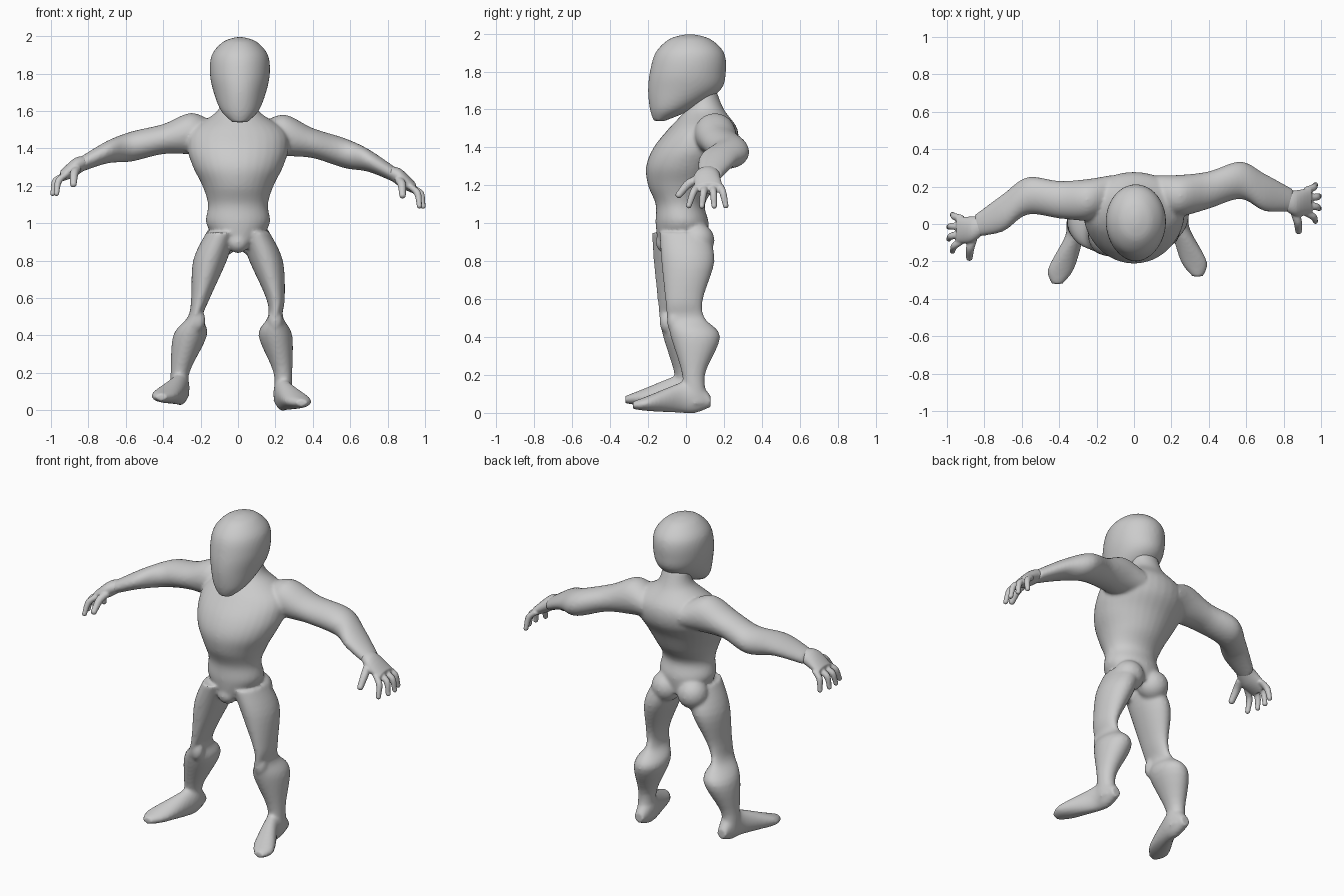
import bpy, bmesh
from math import cos, sin, tau
from mathutils import Vector

default_cube = bpy.data.objects.get("Cube")
if default_cube:
    bpy.data.objects.remove(default_cube)

tone = (.6, .6, .6, 1)
grey = bpy.data.materials.new("plain_grey")
grey.use_nodes = True
grey.diffuse_color = tone
grey.node_tree.nodes["Principled BSDF"].inputs["Base Color"].default_value = tone


def smooth_path(rows, steps=5):
    """Catmull-Rom interpolation between rows of numbers."""
    last = len(rows) - 1
    path = []
    for i in range(last):
        before, start, end, after = (Vector(rows[max(0, min(last, k))]) for k in range(i - 1, i + 3))
        for s in range(steps):
            t = s / steps
            bend = 2 * before - 5 * start + 4 * end - after
            twist = 3 * (start - end) + after - before
            path.append(start + (end - before + (bend + twist * t) * t) * t / 2)
    return path + [Vector(rows[last])]


def bridge_rings(bm, rings):
    """Join closed rings of points into a tube with closed ends."""
    loops = [[bm.verts.new(point) for point in ring] for ring in rings]
    for lower, upper in zip(loops, loops[1:]):
        for i in range(len(lower)):
            bm.faces.new((lower[i - 1], lower[i], upper[i], upper[i - 1]))
    bm.faces.new(loops[0])
    bm.faces.new(loops[-1])


def loft(bm, axis, rows, sides=32):
    """Elliptical slices across an axis; each row is a centre and the two radii."""
    across = [Vector([float(name == other) for other in "xyz"]) for name in "xyz" if name != axis]
    rings = []
    for row in smooth_path(rows):
        centre = Vector(row[:3])
        angles = [tau * i / sides for i in range(sides)]
        rings.append([centre + across[0] * row[3] * cos(a) + across[1] * row[4] * sin(a) for a in angles])
    bridge_rings(bm, rings)


def ball(bm, centre, size):
    made = bmesh.ops.create_uvsphere(bm, u_segments=24, v_segments=16, radius=1)
    for vert in made["verts"]:
        vert.co = Vector(centre) + vert.co * Vector(size).to_tuple()[0] if len(set(size)) == 1 else \
            Vector(centre) + Vector([a * b for a, b in zip(vert.co, size)])


def finger(bm, base, tip, radius):
    """Tapered digit that bends downward toward a round tip."""
    base, tip = Vector(base), Vector(tip)
    reach = tip - base
    knuckle = base + reach / 2 + Vector((reach.x * .3, 0, .015))
    turn = reach.to_track_quat("Z", "Y")
    rings = []
    for row in smooth_path([(*base, radius), (*knuckle, radius), (*tip, radius * .8)]):
        circle = [Vector((cos(tau * i / 12), sin(tau * i / 12), 0)) for i in range(12)]
        rings.append([Vector(row[:3]) + turn @ point * row[3] for point in circle])
    bridge_rings(bm, rings)
    ball(bm, tip, [radius * .8] * 3)


def finish(name, bm, voxel, smoothing):
    """Fuse the overlapping forms into one soft skin."""
    bmesh.ops.recalc_face_normals(bm, faces=bm.faces[:])
    mesh = bpy.data.meshes.new(name)
    bm.to_mesh(mesh)
    bm.free()
    mesh.materials.append(grey)
    mesh.shade_smooth()
    obj = bpy.data.objects.new(name, mesh)
    bpy.context.collection.objects.link(obj)
    fuse = obj.modifiers.new("Fuse", "REMESH")
    fuse.mode = "VOXEL"
    fuse.voxel_size = voxel
    fuse.use_smooth_shade = True
    relax = obj.modifiers.new("Relax", "SMOOTH")
    relax.iterations = smoothing


def add_leg(bm, side, splay, shift, lift):
    """Leg and foot; splay moves the shin outward, shift moves it in y, lift raises the foot."""
    rows = [(.09, -.01, .95, .08, .13), (.15, .01, .8, .09, .14), (.2, -.01, .6, .05, .1),
            (.2, 0, .5, .04, .1), (.2, .05, .4, .09, .13), (.24, .04, .2, .05, .06),
            (.24, .05, .05, .05, .07)]
    leg = []
    for x, y, z, wide, deep in rows:
        outward = splay * min(1, max(0, .6 - z) * 4)
        leg.append((side * (x + outward), y + shift, max(z, .05 + lift), wide, deep))
    loft(bm, "z", leg)
    ball(bm, (side * (.2 + splay / 5), shift - .06, .48), (.04, .04, .06))
    foot = [(.24, .13, .06, .03, .03), (.24, .05, .09, .05, .09), (.25, -.03, .08, .05, .08),
            (.32, -.2, .05, .07, .04), (.34, -.28, .04, .03, .02)]
    loft(bm, "y", [(side * (x + splay), y + shift, z + lift, wide, tall) for x, y, z, wide, tall in foot])


def pose_arm(side, swing, drop, x, y, z):
    """Place an arm point, swung back and dropped more the further out it lies."""
    out = x - .13
    return side * x, y + swing * out, z - drop * out


def add_arm(bm, *pose):
    rows = [(.13, .16, 1.46, .1, .08), (.25, .13, 1.48, .11, .11), (.4, .13, 1.45, .1, .08),
            (.57, .15, 1.41, .1, .08), (.7, .06, 1.38, .1, .06), (.85, -.01, 1.31, .06, .04)]
    loft(bm, "x", [(*pose_arm(*pose, *row[:3]), *row[3:]) for row in rows])


def add_hand(name, *pose):
    bm = bmesh.new()
    palm = [(.8, 0, 1.33, .05, .03), (.87, -.03, 1.3, .07, .05), (.95, -.03, 1.25, .07, .03)]
    loft(bm, "x", [(*pose_arm(*pose, *row[:3]), *row[3:]) for row in palm])
    for i in range(4):
        reach = .99 if i in (1, 2) else .97
        base = pose_arm(*pose, .92, .03 - .04 * i, 1.26)
        finger(bm, base, pose_arm(*pose, reach, .05 - .065 * i, 1.16), .019)
    thumb = pose_arm(*pose, .86, -.08, 1.29)
    finger(bm, thumb, pose_arm(*pose, .88, -.18, 1.21), .023)
    finish(name, bm, .006, 3)


# Head: egg with a tapering face
bm = bmesh.new()
head = [(-.14, 1.54, .04, .03), (-.08, 1.6, .1, .11), (-.01, 1.7, .14, .19), (.01, 1.8, .16, .2),
        (.02, 1.9, .15, .18), (.02, 1.97, .09, .11), (.02, 1.995, .02, .03)]
loft(bm, "z", [(.01, *row) for row in head], 48)
finish("head", bm, .01, 5)

# Torso and neck: evenly spaced slices from pelvis to skull, as y, width and depth
bm = bmesh.new()
torso = [(-.02, .11, .13), (-.02, .17, .14), (-.03, .16, .13), (-.02, .19, .18), (0, .24, .21),
         (.05, .27, .22), (.09, .25, .18), (.1, .11, .1), (.1, .08, .06)]
loft(bm, "z", [(0, y, .9 + i / 10, wide, deep) for i, (y, wide, deep) in enumerate(torso)])

# Pelvis and seat
ball(bm, (0, -.1, .9), (.06, .06, .06))
for side in (-1, 1):
    ball(bm, (side * .09, .06, .91), (.09, .09, .09))

# Limbs, fused with the torso
right_pose, left_pose = (-1, 0, 0), (1, .19, .08)
add_leg(bm, -1, .07, -.04, .03)
add_leg(bm, 1, 0, 0, 0)
add_arm(bm, *right_pose)
add_arm(bm, *left_pose)
finish("body", bm, .01, 7)

# Hands
add_hand("right_hand", *right_pose)
add_hand("left_hand", *left_pose)
